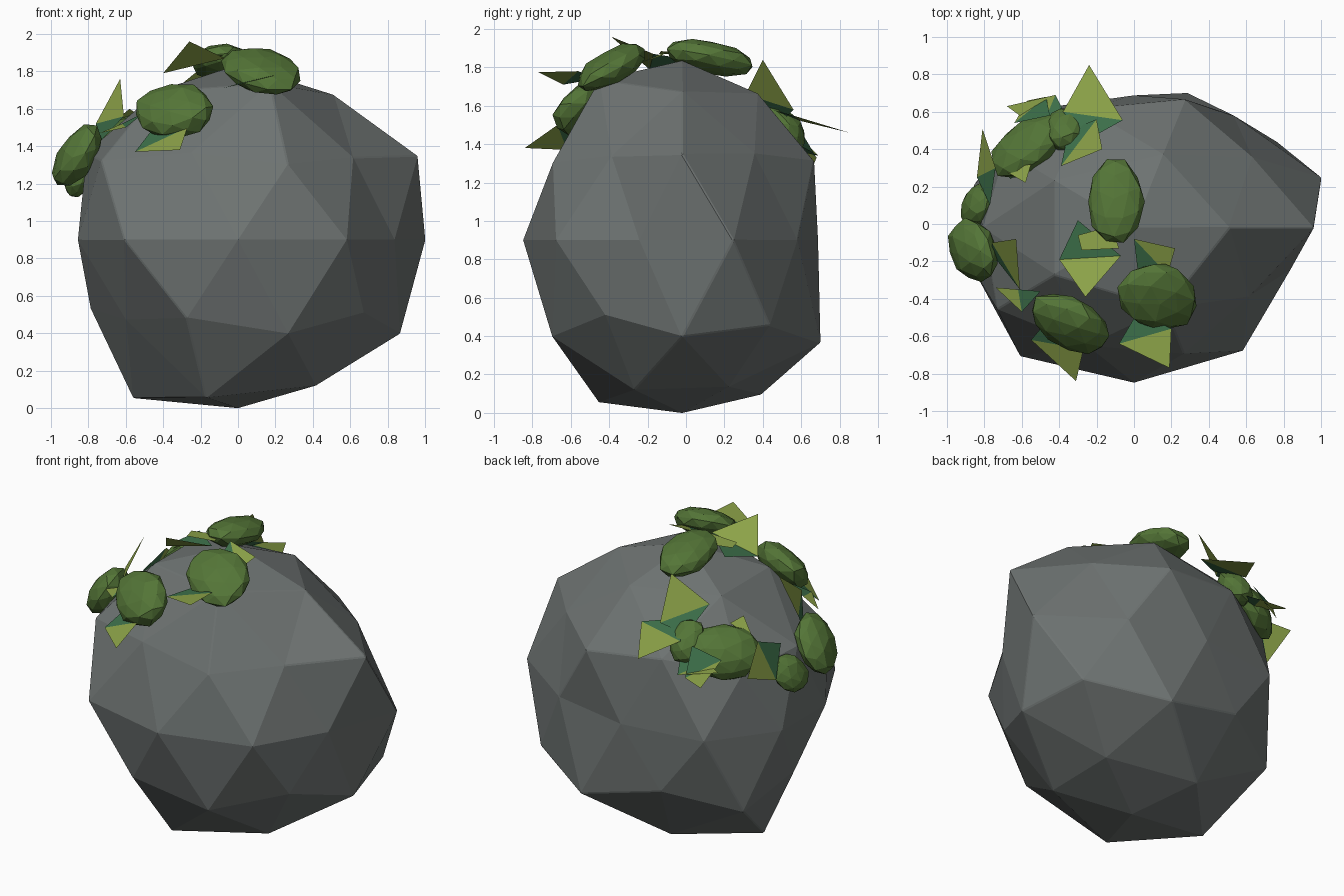
import bpy, bmesh, math, random
from mathutils import Vector, Matrix

random.seed(4)

def material(name, rgb):
    m = bpy.data.materials.new(name)
    m.diffuse_color = (*rgb, 1)
    return m

stone = material("stone grey", (0.155, 0.172, 0.168))
moss = material("moss green", (0.088, 0.178, 0.038))
leaf_light = material("leaf light green", (0.26, 0.36, 0.065))
leaf_dark = material("leaf dark green", (0.046, 0.16, 0.068))

def finish(bm, name, mats):
    me = bpy.data.meshes.new(name)
    bm.to_mesh(me)
    bm.free()
    for m in mats:
        me.materials.append(m)
    ob = bpy.data.objects.new(name, me)
    bpy.context.collection.objects.link(ob)
    return ob

# Boulder: icosphere with a radius per vertex; ring key -> (start angle, radii)
CENTRE = Vector((0, -0.02, 0.9))
SCALE = Vector((1, 0.82, 0.935))
RINGS = {
    -10: (0, [0.963]),
    -9: (36, [0.96, 1.01, 1.065, 1.06, 0.98]),
    -5: (0, [1.02, 1.087, 1.03, 0.87, 1.02]),
    -4: (36, [1.06, 0.95, 0.88, 1.0, 0.93]),
    0: (18, [1.055, 0.905, 0.863, 0.95, 0.9, 0.9, 1.035, 1.01, 0.99, 0.88]),
    4: (0, [1.075, 0.985, 0.95, 1.01, 0.965]),
    5: (36, [0.92, 0.96, 0.95, 0.95, 0.895]),
    9: (0, [0.975, 0.96, 1.0, 1.0, 1.05]),
    10: (0, [1.0]),
}
bm = bmesh.new()
bmesh.ops.create_icosphere(bm, subdivisions=2, radius=1)
for v in bm.verts:
    start, radii = RINGS[round(v.co.z * 10)]
    step = 360 / len(radii)
    angle = math.degrees(math.atan2(v.co.y, v.co.x))
    r = radii[round((angle - start) / step) % len(radii)]
    v.co = CENTRE + v.co * r * SCALE
rock = finish(bm, "boulder", [stone])
bev = rock.modifiers.new("soft edges", "BEVEL")
bev.width = 0.006
bev.segments = 1

# Moss clumps: flattened faceted blobs lying on the boulder
def clump(i, pos, along, size):
    pos = Vector(pos)
    d = pos - CENTRE
    n = Vector((d.x, d.y / 0.67, d.z / 0.87)).normalized()
    t = Vector(along)
    t = (t - n * t.dot(n)).normalized()
    b = n.cross(t)
    rot = Matrix((t, b, n)).transposed()
    bm = bmesh.new()
    bmesh.ops.create_icosphere(bm, subdivisions=2, radius=1)
    for v in bm.verts:
        p = v.co * random.uniform(0.96, 1.07)
        v.co = pos + rot @ Vector((p.x * size[0], p.y * size[1], p.z * size[2]))
    finish(bm, f"moss_clump_{i}", [moss])

clumps = [
    ((-0.10, 0.12, 1.85), (0, 1, 0), (0.23, 0.15, 0.085)),
    ((0.13, -0.39, 1.80), (0.7, -0.5, 0), (0.225, 0.19, 0.085)),
    ((-0.34, -0.53, 1.59), (0.8, -0.5, 0), (0.23, 0.17, 0.10)),
    ((-0.86, -0.14, 1.35), (0.3, -0.4, 0.6), (0.19, 0.16, 0.095)),
    ((-0.84, 0.10, 1.24), (0, 0.5, 0.6), (0.13, 0.11, 0.07)),
    ((-0.57, 0.42, 1.43), (0.8, 0.5, 0), (0.23, 0.17, 0.10)),
    ((-0.37, 0.51, 1.48), (0, 0.4, -0.5), (0.14, 0.11, 0.085)),
]
for i, c in enumerate(clumps, 1):
    clump(i, *c)

# Leaves: folded kites given as base, left, right, tip; dark base, light tip
leaves = [
    ((-0.30, 0.02, 1.84), (-0.40, -0.19, 1.79), (-0.07, -0.17, 1.87), (-0.26, -0.39, 1.96)),
    ((-0.25, 0.45, 1.58), (-0.38, 0.60, 1.52), (-0.06, 0.555, 1.55), (-0.24, 0.85, 1.46)),
    ((-0.35, 0.50, 1.52), (-0.39, 0.31, 1.66), (-0.20, 0.56, 1.58), (-0.17, 0.40, 1.84)),
    ((-0.35, 0.55, 1.42), (-0.50, 0.50, 1.38), (-0.42, 0.69, 1.34), (-0.68, 0.63, 1.40)),
    ((-0.77, 0.10, 1.42), (-0.74, 0.30, 1.50), (-0.84, 0.25, 1.25), (-0.81, 0.51, 1.35)),
    ((-0.76, -0.16, 1.40), (-0.61, -0.35, 1.56), (-0.76, -0.10, 1.52), (-0.63, -0.08, 1.76)),
    ((-0.50, -0.36, 1.58), (-0.62, -0.35, 1.52), (-0.60, -0.47, 1.50), (-0.74, -0.34, 1.47)),
    ((-0.45, -0.50, 1.50), (-0.55, -0.62, 1.37), (-0.27, -0.67, 1.50), (-0.31, -0.84, 1.38)),
    ((0.02, -0.47, 1.74), (-0.08, -0.64, 1.71), (0.20, -0.56, 1.78), (0.19, -0.77, 1.775)),
    ((0.02, -0.25, 1.82), (0.18, -0.27, 1.81), (0.0, -0.08, 1.89), (0.22, -0.13, 1.86)),
    ((-0.45, 0.58, 1.50), (-0.47, 0.68, 1.33), (-0.64, 0.54, 1.44), (-0.57, 0.66, 1.28)),
    ((-0.66, 0.24, 1.46), (-0.70, 0.29, 1.50), (-0.55, 0.32, 1.58), (-0.58, 0.22, 1.60)),
]
for i, (base, left, right, tip) in enumerate(leaves, 1):
    bm = bmesh.new()
    b, l, r, t = (bm.verts.new(p) for p in (base, left, right, tip))
    bm.faces.new((b, r, l)).material_index = 0
    bm.faces.new((l, r, t)).material_index = 1
    finish(bm, f"leaf_{i}", [leaf_dark, leaf_light])

# Small light leaflet beside the crown leaf
bm = bmesh.new()
bm.faces.new([bm.verts.new(p) for p in
              ((-0.30, -0.06, 1.87), (-0.12, -0.01, 1.87), (-0.08, -0.13, 1.885), (-0.28, -0.14, 1.87))])
finish(bm, "crown_leaflet", [leaf_light])
